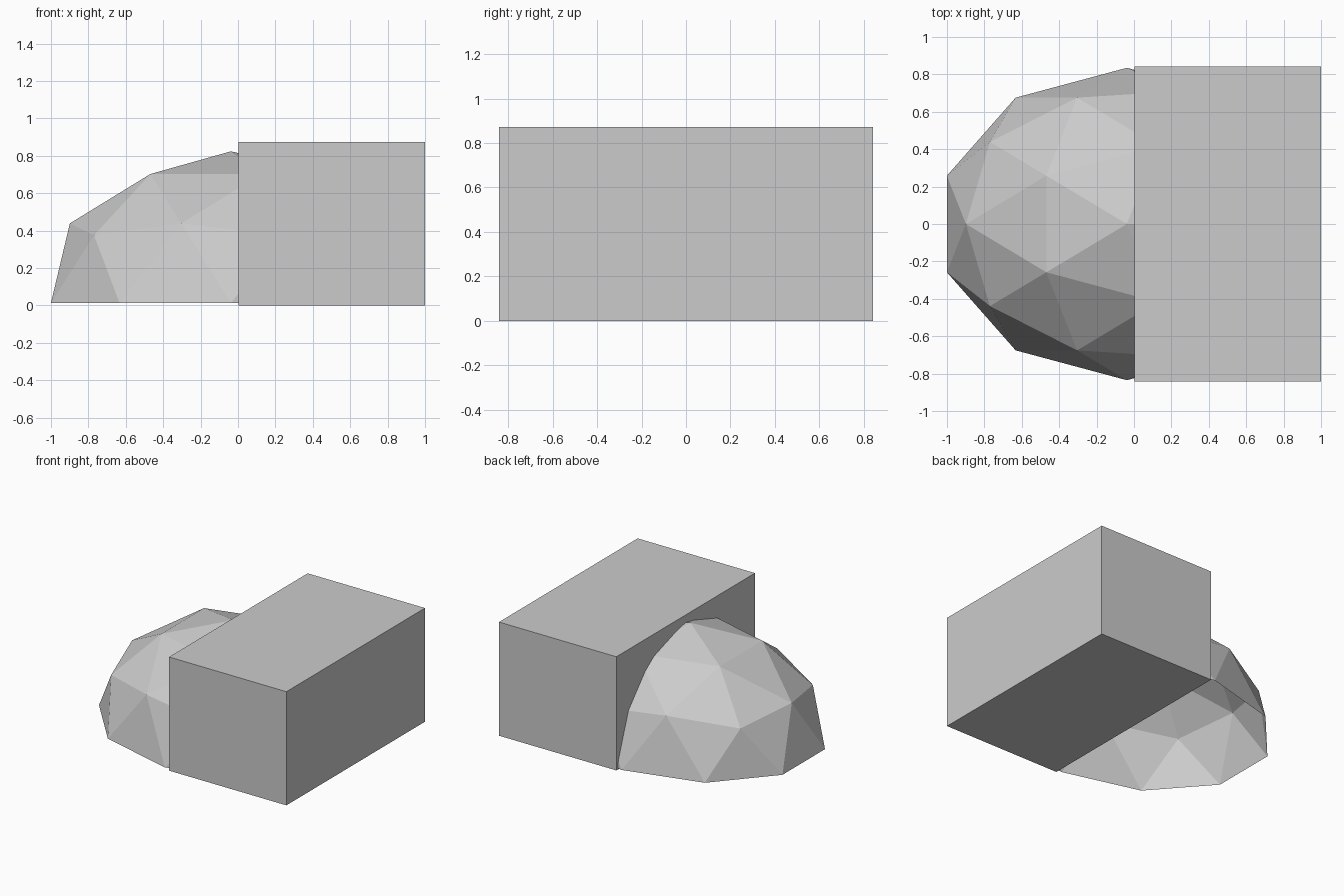
import bpy, bmesh

if "Cube" in bpy.data.objects:
    bpy.data.objects.remove(bpy.data.objects["Cube"])


def make_object(name, bm):
    mesh = bpy.data.meshes.new(name)
    bm.to_mesh(mesh)
    bm.free()
    obj = bpy.data.objects.new(name, mesh)
    bpy.context.collection.objects.link(obj)
    return obj


# Faceted dome: upper half of an icosphere, open underneath
bm = bmesh.new()
bmesh.ops.create_icosphere(bm, subdivisions=2, radius=1)
bmesh.ops.delete(bm, geom=[v for v in bm.verts if v.co.z < -0.01], context='VERTS')
dome = make_object("dome", bm)
dome.scale = (1.012, 0.835, 0.812)
dome.location = (-0.038, 0, 0.012)

# Rectangular block covering the right half of the dome
bm = bmesh.new()
bmesh.ops.create_cube(bm, size=1)
block = make_object("block", bm)
block.scale = (0.997, 1.682, 0.873)
block.location = (0.5015, 0, 0.4365)
